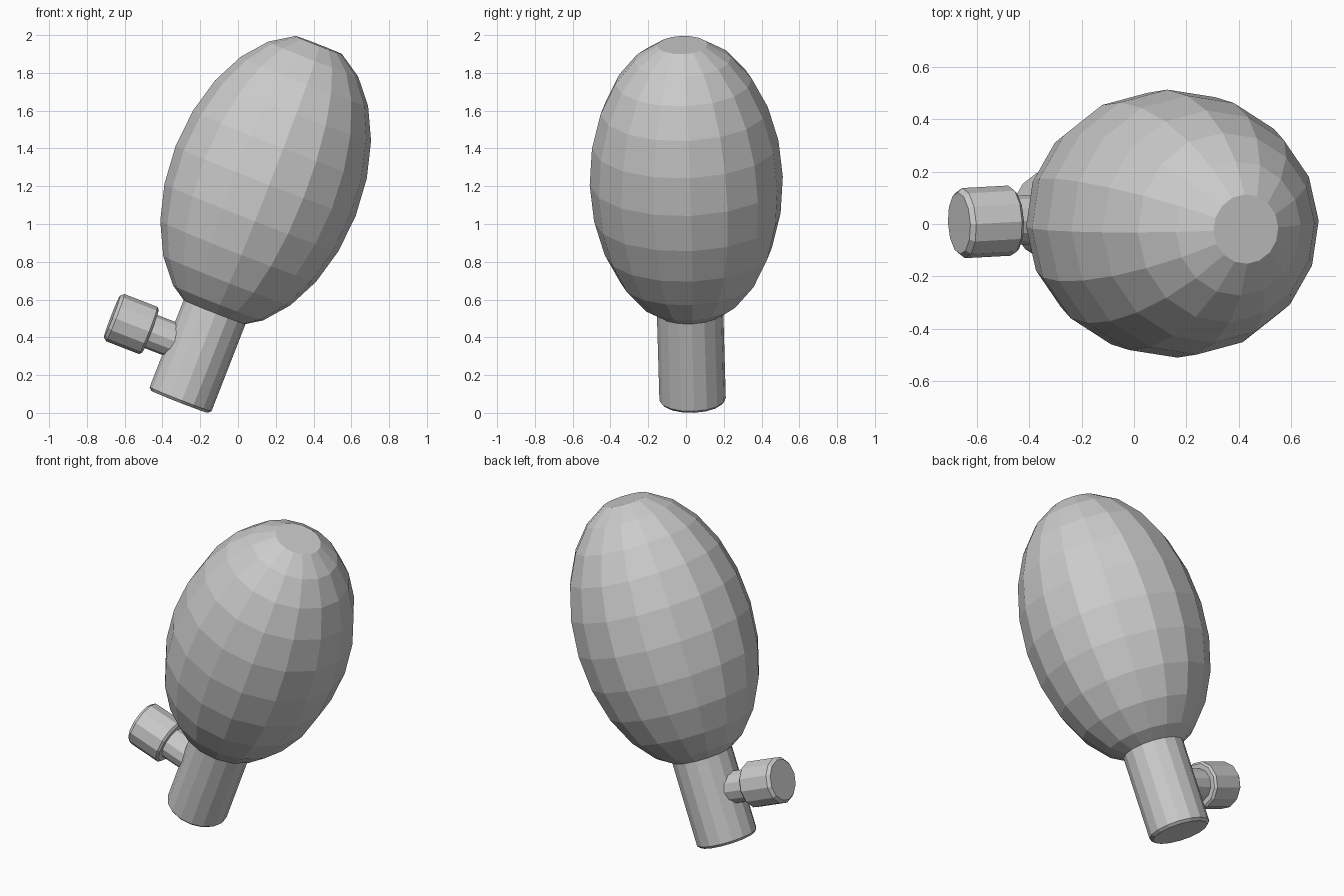
import bpy, bmesh, math
from mathutils import Matrix, Vector

cube = bpy.data.objects.get("Cube")
if cube:
    bpy.data.objects.remove(cube, do_unlink=True)

# One plain grey material
grey = bpy.data.materials.new("plain grey")
grey.use_nodes = True
grey.diffuse_color = (0.6, 0.6, 0.6, 1)
grey.node_tree.nodes["Principled BSDF"].inputs["Base Color"].default_value = (0.6, 0.6, 0.6, 1)

# Tilted frame: main axis from the neck's foot, side axis towards the knob
FOOT = Vector((-0.305, 0.035, 0.07))
AXIS = Vector((0.363, -0.027, 0.931)).normalized()
SIDE = Vector((-0.93, -0.05, 0.362))
SIDE = (SIDE - AXIS * SIDE.dot(AXIS)).normalized()


def frame(origin, x, z):
    """Placement matrix with the given local x and z directions."""
    y = z.cross(x)
    m = Matrix((x, y, z)).transposed().to_4x4()
    m.translation = origin
    return m


def lathe(name, profile, sides, matrix):
    """Closed flat-shaded solid turned from (radius, height) points."""
    bm = bmesh.new()
    rings = [[bm.verts.new((r * math.cos(2 * math.pi * i / sides),
                            r * math.sin(2 * math.pi * i / sides), h))
              for i in range(sides)] for r, h in profile]
    for low, high in zip(rings, rings[1:]):
        for i in range(sides):
            j = (i + 1) % sides
            bm.faces.new((low[i], low[j], high[j], high[i]))
    bm.faces.new(rings[0][::-1])
    bm.faces.new(rings[-1])
    mesh = bpy.data.meshes.new(name)
    bm.to_mesh(mesh)
    bm.free()
    mesh.materials.append(grey)
    obj = bpy.data.objects.new(name, mesh)
    obj.matrix_world = matrix
    bpy.context.collection.objects.link(obj)
    return obj


main = frame(FOOT, -SIDE, AXIS)
stem = frame(FOOT + AXIS * 0.28, AXIS, SIDE)

# Egg-shaped bulb with flat ends
bulb = [(0.512 * math.sin(math.radians(a)), 1.243 - 0.8 * math.cos(math.radians(a)))
        for a in range(15, 166, 15)]
lathe("bulb", bulb, 16, main)

# Neck with a chamfered foot
lathe("neck", [(0.161, -0.012), (0.176, 0.003), (0.176, 0.62)], 16, main)

# Side stem and chamfered knob
lathe("valve_stem", [(0.094, 0.06), (0.094, 0.30)], 12, stem)
lathe("valve_knob", [(0.122, 0.28), (0.134, 0.292), (0.134, 0.48), (0.118, 0.498)], 12, stem)
